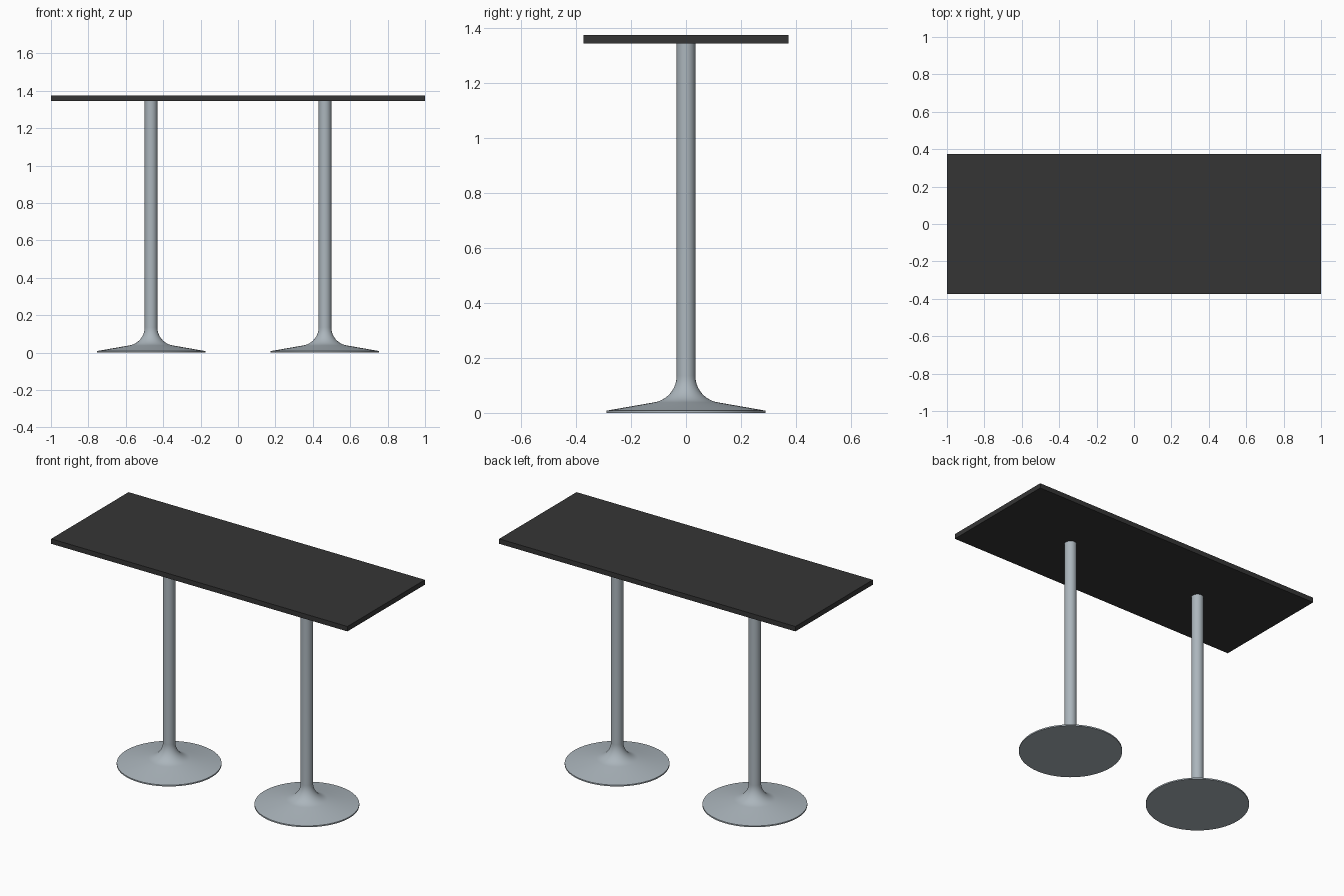
import bpy, bmesh, math

if "Cube" in bpy.data.objects:
    bpy.data.objects.remove(bpy.data.objects["Cube"])


def material(name, rgb):
    m = bpy.data.materials.new(name)
    m.diffuse_color = (*rgb, 1)
    m.use_nodes = True
    m.node_tree.nodes["Principled BSDF"].inputs["Base Color"].default_value = m.diffuse_color
    return m


black = material("matte black", (0.036, 0.036, 0.036))
steel = material("brushed steel", (0.41, 0.465, 0.505))

TOP_Z, UNDER_Z = 1.375, 1.345
LEG_X, POST_R, BASE_R = 0.465, 0.034, 0.29

# Rectangular tabletop
bpy.ops.mesh.primitive_cube_add(size=1, location=(0, 0, (TOP_Z + UNDER_Z) / 2))
top = bpy.context.object
top.name = "tabletop"
top.scale = (2, 0.746, TOP_Z - UNDER_Z)
bpy.ops.object.transform_apply(location=False, rotation=False, scale=True)
top.data.materials.append(black)

# Trumpet pedestal profile: flat foot, shallow cone, fillet, straight post
fillet_r, fillet_z, sweep = 0.098, 0.135, math.radians(80.4)
profile = [(0, 0), (BASE_R, 0), (BASE_R, 0.008)]
for i in range(13):
    a = math.pi + sweep * (1 - i / 12)
    profile.append((POST_R + fillet_r + fillet_r * math.cos(a),
                    fillet_z + fillet_r * math.sin(a)))
profile += [(POST_R, UNDER_Z), (0, UNDER_Z)]


def pedestal(name, x):
    bm = bmesh.new()
    verts = [bm.verts.new((r, 0, z)) for r, z in profile]
    edges = [bm.edges.new(pair) for pair in zip(verts, verts[1:])]
    bmesh.ops.spin(bm, geom=verts + edges, cent=(0, 0, 0), axis=(0, 0, 1),
                   angle=math.tau, steps=64)
    bmesh.ops.remove_doubles(bm, verts=bm.verts, dist=1e-5)
    bmesh.ops.recalc_face_normals(bm, faces=bm.faces)
    mesh = bpy.data.meshes.new(name)
    bm.to_mesh(mesh)
    bm.free()
    mesh.materials.append(steel)
    ob = bpy.data.objects.new(name, mesh)
    ob.location.x = x
    bpy.context.collection.objects.link(ob)
    bpy.ops.object.select_all(action='DESELECT')
    ob.select_set(True)
    bpy.context.view_layer.objects.active = ob
    bpy.ops.object.shade_smooth_by_angle(angle=math.radians(30))


# Two matching pedestals
pedestal("left_pedestal", -LEG_X)
pedestal("right_pedestal", LEG_X)
